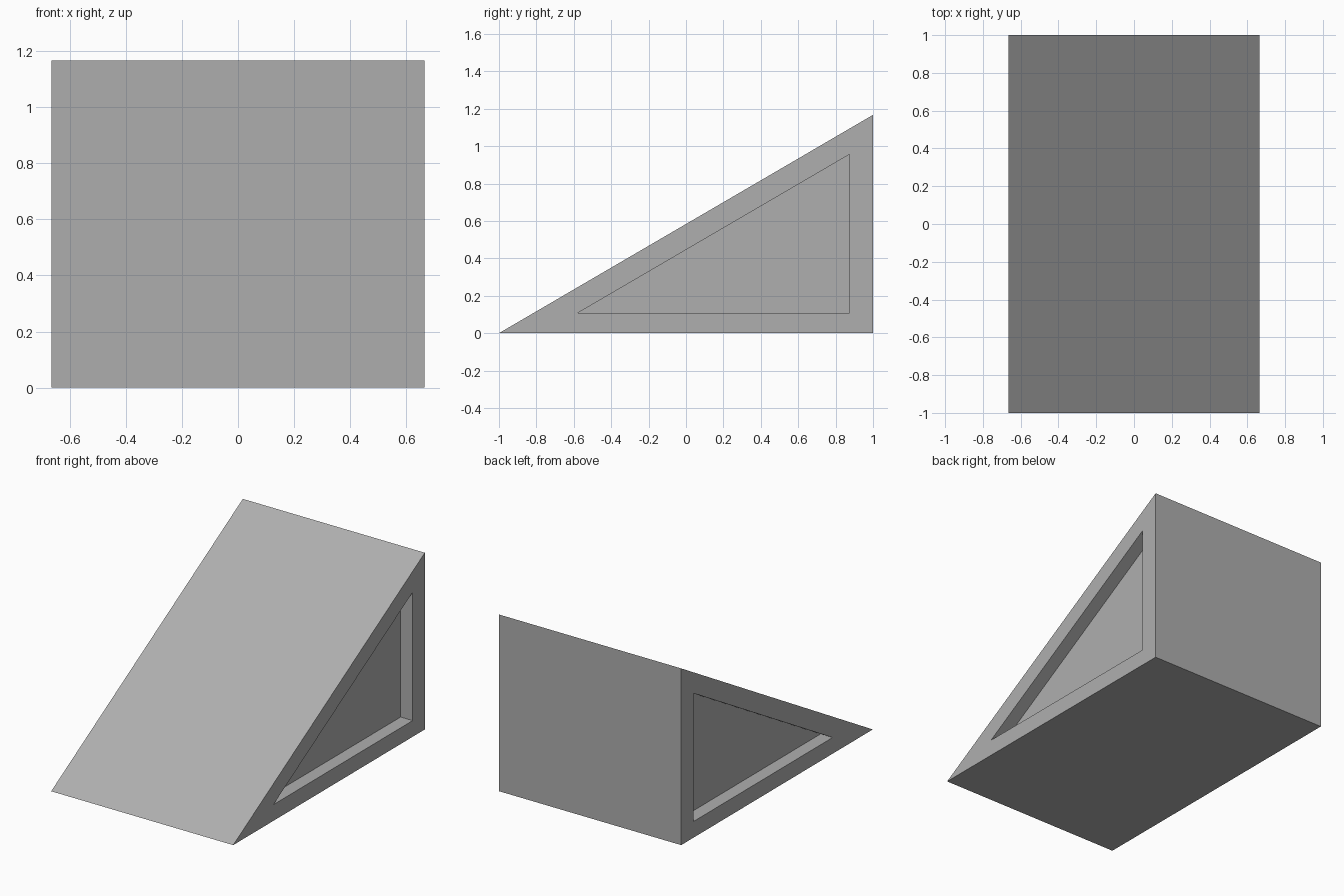
import bpy
import bmesh

cube = bpy.data.objects.get("Cube")
if cube:
    bpy.data.objects.remove(cube, do_unlink=True)

HALF_WIDTH = 0.665
RECESS = 0.088


def make_material(name, rgb):
    mat = bpy.data.materials.new(name)
    mat.use_nodes = True
    mat.diffuse_color = (*rgb, 1)
    mat.node_tree.nodes["Principled BSDF"].inputs["Base Color"].default_value = (*rgb, 1)
    return mat


grey = make_material("mid_grey", (0.43, 0.43, 0.43))

# Side profiles as (y, z): the wedge and the recessed panel
outer = [(-1, 0), (1, 0), (1, 1.167)]
inner = [(-0.58, 0.107), (0.873, 0.107), (0.873, 0.955)]


def ring(profile, x):
    return [(x, y, z) for y, z in profile]


def bridge(a, b):
    """Quads joining two triangular rings that start at vertices a and b."""
    return [(a + i, a + (i + 1) % 3, b + (i + 1) % 3, b + i) for i in range(3)]


# Each side carries an outer rim, an inner rim and a recessed floor
verts, faces = [], []
for side in (-1, 1):
    start = len(verts)
    verts += ring(outer, side * HALF_WIDTH)
    verts += ring(inner, side * HALF_WIDTH)
    verts += ring(inner, side * (HALF_WIDTH - RECESS))
    faces += bridge(start, start + 3) + bridge(start + 3, start + 6)
    faces.append((start + 6, start + 7, start + 8))

# Slope, base and back join the two sides
faces += bridge(0, 9)

mesh = bpy.data.meshes.new("wedge_ramp")
mesh.from_pydata(verts, [], faces)
mesh.materials.append(grey)

# Make all normals point outward
bm = bmesh.new()
bm.from_mesh(mesh)
bmesh.ops.recalc_face_normals(bm, faces=bm.faces)
bm.to_mesh(mesh)
bm.free()

ramp = bpy.data.objects.new("wedge_ramp", mesh)
bpy.context.collection.objects.link(ramp)
